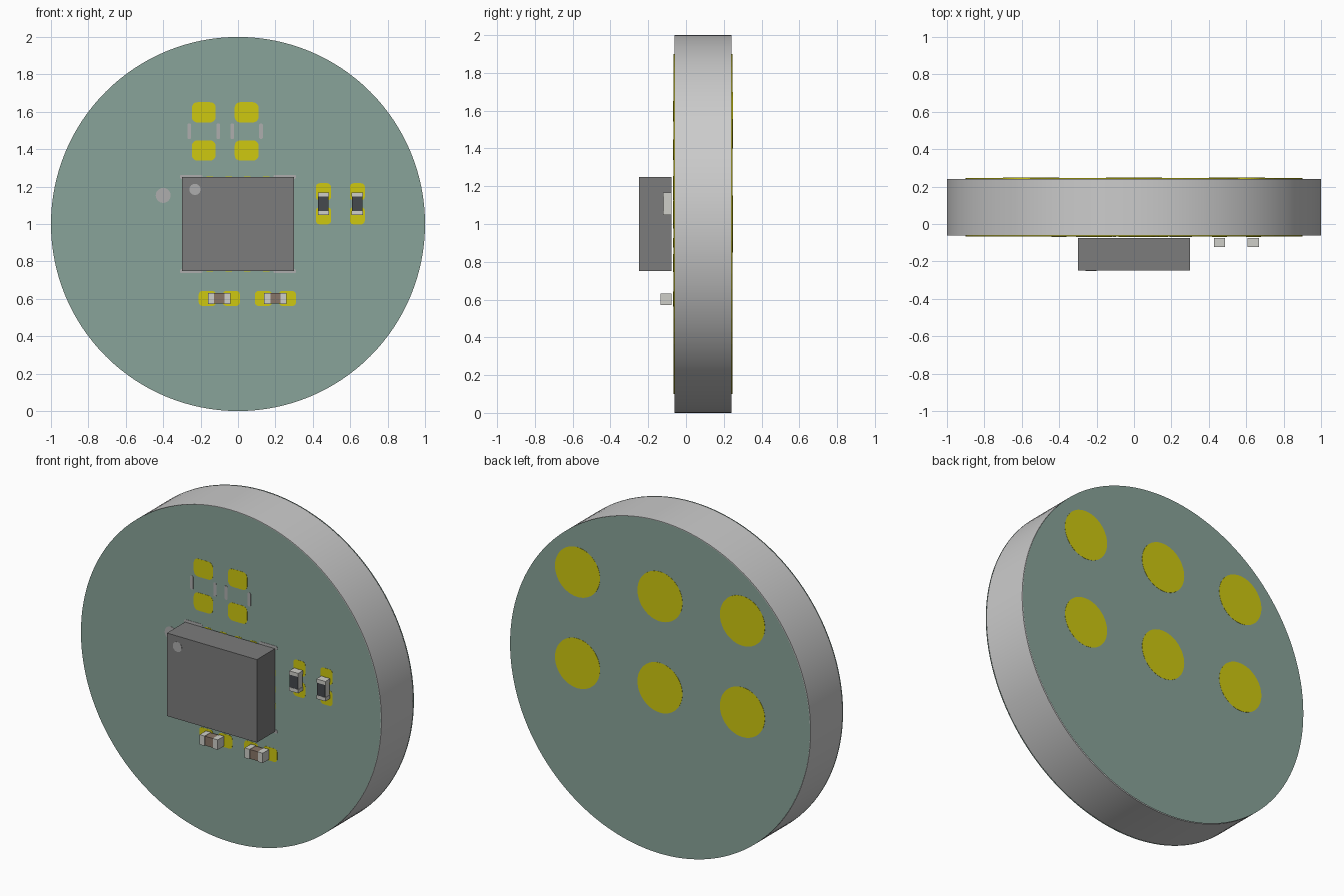
import bpy, bmesh
from math import cos, sin, pi, radians

if "Cube" in bpy.data.objects:
    bpy.data.objects.remove(bpy.data.objects["Cube"])


def material(name, r, g, b):
    m = bpy.data.materials.new(name)
    m.diffuse_color = (r, g, b, 1)
    m.use_nodes = True
    m.node_tree.nodes["Principled BSDF"].inputs["Base Color"].default_value = m.diffuse_color
    return m


GREEN = material("solder_mask", 0.25, 0.37, 0.32)
GOLD = material("gold", 0.62, 0.58, 0.005)
SILK = material("silk", 0.42, 0.42, 0.42)
DARK = material("chip_black", 0.2, 0.2, 0.2)
COAT = material("resistor_coat", 0.06, 0.065, 0.075)
BROWN = material("capacitor_ceramic", 0.25, 0.18, 0.14)
METAL = material("terminal", 0.62, 0.62, 0.58)

FRONT, BACK = -0.062, 0.241       # bare board faces
MASK_F, MASK_B = -0.068, 0.2475   # coated faces
SEAT = -0.076                     # underside of the parts


def circle(cx, cz, r, n):
    return [(cx + r * cos(2 * pi * i / n), cz + r * sin(2 * pi * i / n)) for i in range(n)]


def rounded(cx, cz, w, h, r=0.0, n=5):
    """Rectangle outline in the x-z plane, corners rounded by r."""
    if r == 0:
        return [(cx + sx * w / 2, cz + sz * h / 2)
                for sx, sz in ((1, 1), (-1, 1), (-1, -1), (1, -1))]
    pts = []
    for k, (sx, sz) in enumerate(((1, 1), (-1, 1), (-1, -1), (1, -1))):
        for i in range(n + 1):
            a = (k + i / n) * pi / 2
            pts.append((cx + sx * (w / 2 - r) + r * cos(a), cz + sz * (h / 2 - r) + r * sin(a)))
    return pts


def slab(name, outlines, y0, y1, mat=None, smooth=False):
    """Extrude outlines along y from y0 to y1; equal values give a flat sheet."""
    bm = bmesh.new()
    for pts in outlines:
        face = bm.faces.new([bm.verts.new((x, y0, z)) for x, z in pts])
        if y1 != y0:
            new = bmesh.ops.extrude_face_region(bm, geom=[face], use_keep_orig=True)["geom"]
            bmesh.ops.translate(bm, vec=(0, y1 - y0, 0),
                                verts=[g for g in new if isinstance(g, bmesh.types.BMVert)])
    if y1 != y0:
        bmesh.ops.recalc_face_normals(bm, faces=bm.faces)
    elif y0 > 0:
        bmesh.ops.reverse_faces(bm, faces=bm.faces)
    me = bpy.data.meshes.new(name)
    bm.to_mesh(me)
    bm.free()
    ob = bpy.data.objects.new(name, me)
    bpy.context.collection.objects.link(ob)
    if mat:
        me.materials.append(mat)
    if smooth:
        bpy.context.view_layer.objects.active = ob
        ob.select_set(True)
        bpy.ops.object.shade_smooth_by_angle(angle=radians(30))
        ob.select_set(False)
    return ob


# Board core, copper pours and green coating
slab("board", [circle(0, 1, 1, 128)], FRONT, BACK, smooth=True)
slab("front_copper", [circle(0, 1, 0.9, 64)], FRONT, MASK_F + 0.001, GOLD)
slab("back_copper", [circle(0, 1, 0.9, 64)], BACK, MASK_B - 0.001, GOLD)
slab("front_mask", [circle(0, 1, 1, 128)], MASK_F, MASK_F, GREEN)
slab("back_mask", [circle(0, 1, 1, 128)], MASK_B, MASK_B, GREEN)

# Round contact pads on the back
slab("back_pads", [circle(x, z, 0.15, 48) for x in (-0.55, 0, 0.55) for z in (1, 1.55)],
     BACK, MASK_B + 0.001, GOLD)

# Main chip, its solder pads and orientation dot
slab("chip", [rounded(0, 1, 0.6, 0.5)], SEAT, -0.249, DARK)
slab("chip_dot", [circle(-0.23, 1.185, 0.03, 24)], -0.249, -0.25, SILK)
chip_pads = [rounded(x, 1 + s * 0.206, 0.05, 0.095, 0.012)
             for x in (-0.15, -0.05, 0.05, 0.15) for s in (-1, 1)]
chip_pads += [rounded(s * 0.25, z, 0.095, 0.05, 0.012) for z in (0.9, 1, 1.1) for s in (-1, 1)]
slab("chip_pads", chip_pads, FRONT, MASK_F - 0.001, GOLD)

# Pads of the two empty places
empty_x = (-0.183, 0.046)
slab("empty_pads", [rounded(x, z, 0.128, 0.108, 0.03) for x in empty_x for z in (1.393, 1.597)],
     FRONT, MASK_F - 0.001, GOLD)

# Printed marks: bars by the empty places, chip corners, chip dot
marks = [rounded(x + s * 0.077, 1.496, 0.02, 0.084, 0.009) for x in empty_x for s in (-1, 1)]
marks += [rounded(sx * 0.25, 1 + sz * 0.252, 0.122, 0.022, 0.01) for sx in (-1, 1) for sz in (-1, 1)]
marks.append(circle(-0.4, 1.153, 0.04, 32))
slab("printed_marks", marks, MASK_F, MASK_F - 0.002, SILK)


def small_part(name, cx, cz, upright, depth, end, body_mat, top_mat):
    """Two-terminal part with its pair of pads."""
    def rect(offset, length, width, r=0.0):
        if upright:
            return rounded(cx, cz + offset, width, length, r)
        return rounded(cx + offset, cz, length, width, r)
    slab(name + "_pads", [rect(s * 0.064, 0.092, 0.08, 0.02) for s in (-1, 1)],
         FRONT, MASK_F - 0.001, GOLD)
    slab(name + "_terminals", [rect(s * (0.06 - end / 2), end, 0.06) for s in (-1, 1)],
         SEAT, SEAT - depth, METAL)
    mid = 0.12 - 2 * end
    slab(name + "_body", [rect(0, mid, 0.056)], SEAT - 0.002, SEAT - depth + 0.003, body_mat)
    if top_mat:
        slab(name + "_coat", [rect(0, mid, 0.056)], SEAT - depth + 0.003, SEAT - depth + 0.001, top_mat)


# Resistors at the right, capacitors below the chip
for i, x in enumerate((0.457, 0.638)):
    small_part(f"resistor_{i + 1}", x, 1.108, True, 0.046, 0.022, METAL, COAT)
for i, x in enumerate((-0.1, 0.2)):
    small_part(f"capacitor_{i + 1}", x, 0.602, False, 0.06, 0.033, BROWN, None)
